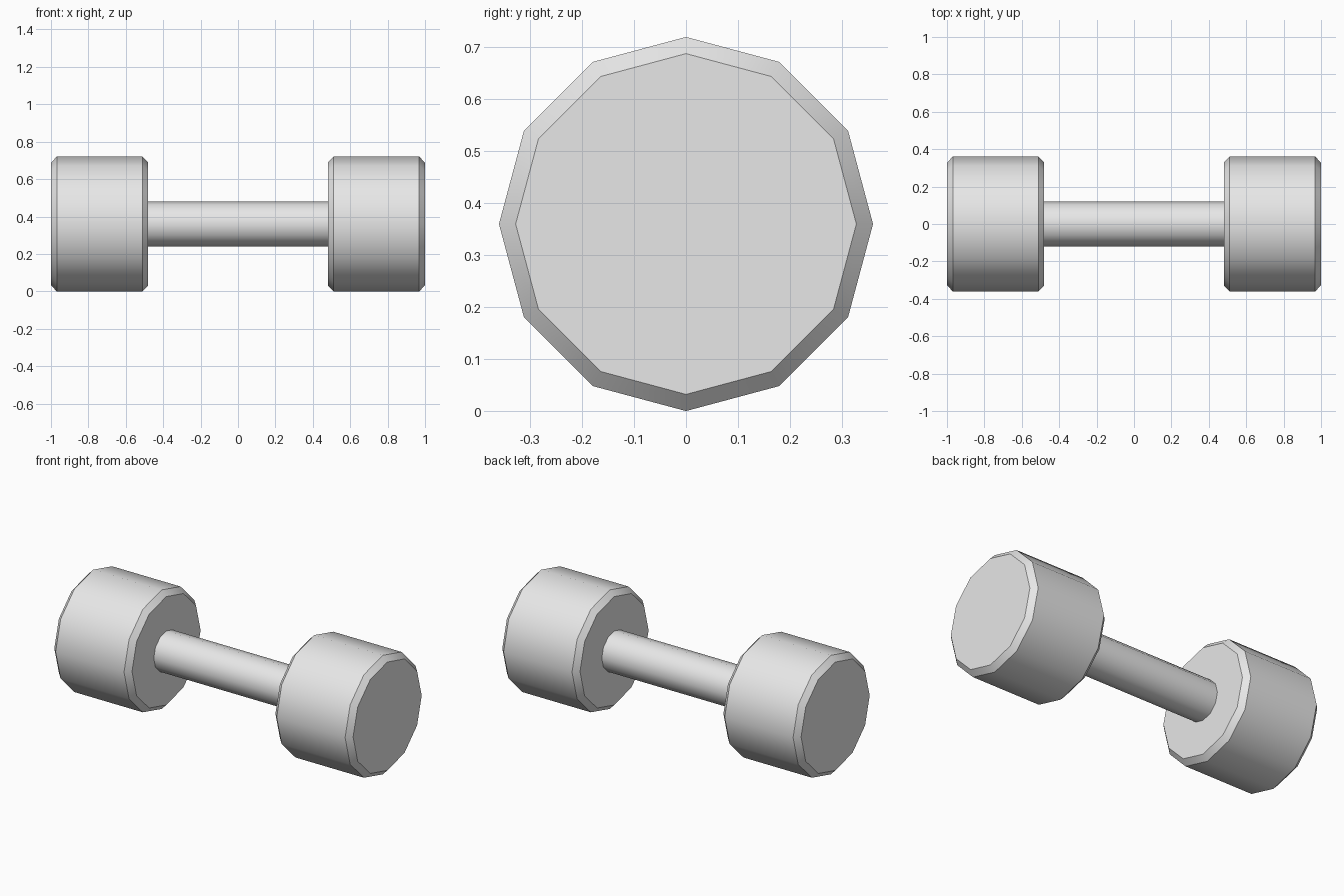
import bpy, bmesh, math
from mathutils import Matrix

cube = bpy.data.objects.get("Cube")
if cube:
    bpy.data.objects.remove(cube, do_unlink=True)

SIDES = 12
RADIUS = 0.36          # weight radius, also the height of the bar axis
INNER, OUTER = 0.48, 1.0

grey = bpy.data.materials.new("light_grey")
grey.use_nodes = True
colour = (0.8, 0.8, 0.8, 1)
grey.diffuse_color = colour
grey.node_tree.nodes["Principled BSDF"].inputs["Base Color"].default_value = colour


def bar_along_x(name, radius, x0, x1, chamfer=0.0):
    """Twelve-sided cylinder along x, with optional chamfered rims."""
    bm = bmesh.new()
    bmesh.ops.create_cone(bm, cap_ends=True, segments=SIDES, radius1=radius,
                          radius2=radius, depth=x1 - x0,
                          matrix=Matrix.Rotation(math.pi / 2, 4, "Y"))
    if chamfer:
        rims = [e for e in bm.edges if e.calc_face_angle() > math.radians(60)]
        bmesh.ops.bevel(bm, geom=rims, offset=chamfer, segments=1,
                        profile=0.5, affect="EDGES")
    bmesh.ops.recalc_face_normals(bm, faces=bm.faces)
    mesh = bpy.data.meshes.new(name)
    bm.to_mesh(mesh)
    bm.free()
    mesh.materials.append(grey)
    obj = bpy.data.objects.new(name, mesh)
    obj.location = ((x0 + x1) / 2, 0, RADIUS)
    bpy.context.collection.objects.link(obj)
    # Smooth round the barrel, crisp at the rims
    bpy.ops.object.select_all(action="DESELECT")
    obj.select_set(True)
    bpy.context.view_layer.objects.active = obj
    bpy.ops.object.shade_smooth_by_angle(angle=math.radians(35))
    return obj


# Handle, set slightly into the weights
bar_along_x("handle", 0.12, -INNER - 0.01, INNER + 0.01)

# Weights
bar_along_x("left_weight", RADIUS, INNER, OUTER, chamfer=0.031)
bar_along_x("right_weight", RADIUS, -OUTER, -INNER, chamfer=0.031)
